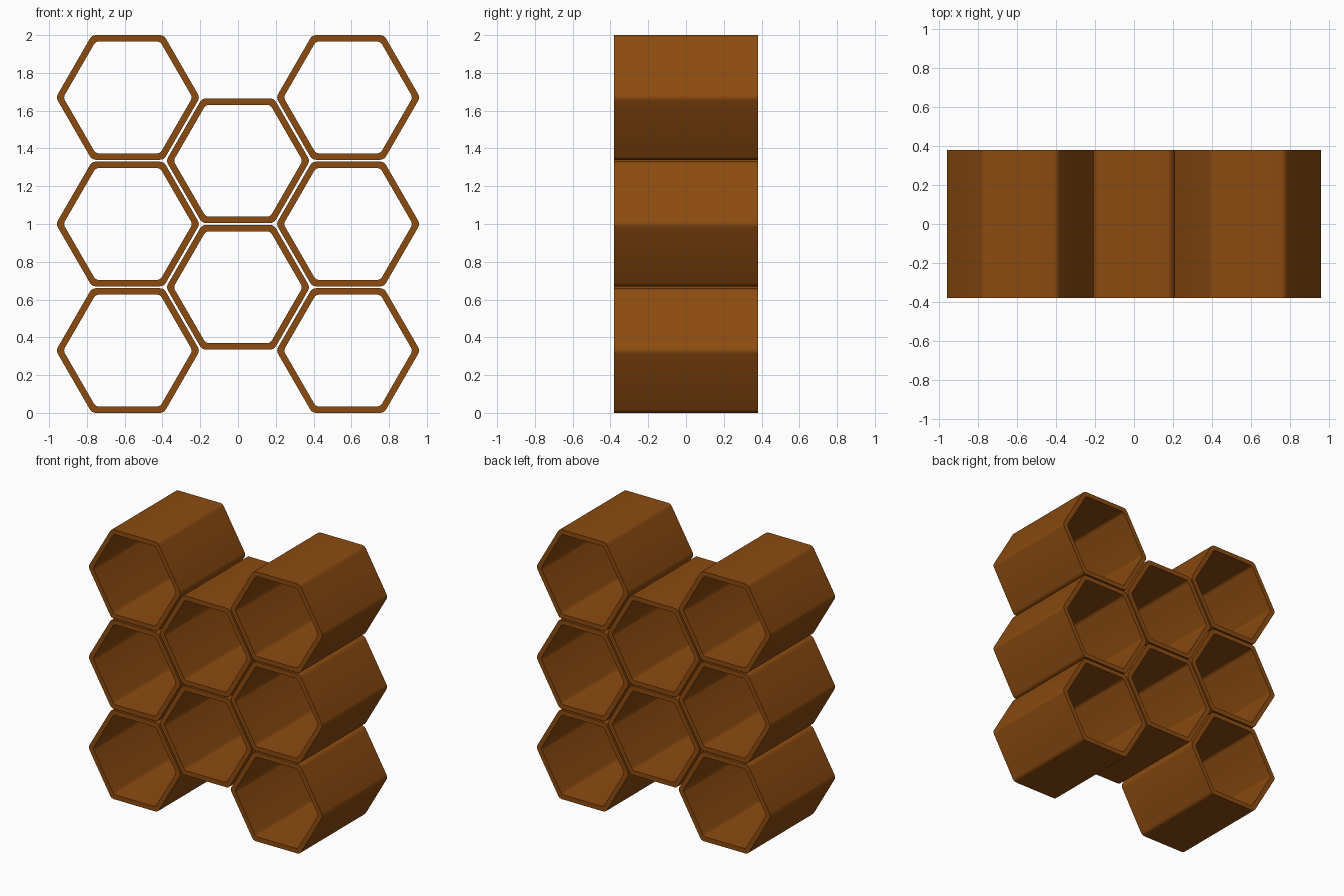
import bpy, bmesh
from math import sin, cos, pi, sqrt

if "Cube" in bpy.data.objects:
    bpy.data.objects.remove(bpy.data.objects["Cube"])

DEPTH = 0.38
APOTHEM = 0.33
WALL = 0.034

mat = bpy.data.materials.new("brown_wood")
mat.diffuse_color = (0.26, 0.07, 0.005, 1)
mat.use_nodes = True
mat.node_tree.nodes["Principled BSDF"].inputs["Base Color"].default_value = mat.diffuse_color


def rounded_hex(apothem, r, seg=4):
    """Flat-topped hexagon outline with rounded corners."""
    pts = []
    c = (apothem - r) * 2 / sqrt(3)
    for k in range(6):
        a = k * pi / 3
        for i in range(seg + 1):
            t = a - pi / 6 + i * pi / 3 / seg
            pts.append((c * cos(a) + r * cos(t), c * sin(a) + r * sin(t)))
    return pts


def cell(name, x, z):
    """Open hexagonal tube running front to back."""
    bm = bmesh.new()
    outer = rounded_hex(APOTHEM, 0.036)
    inner = rounded_hex(APOTHEM - WALL, 0.03)
    loops = [[bm.verts.new((px, y, pz)) for px, pz in prof]
             for prof, y in ((outer, -DEPTH), (outer, DEPTH),
                             (inner, DEPTH), (inner, -DEPTH))]
    n = len(outer)
    for a in range(4):
        p, q = loops[a], loops[(a + 1) % 4]
        for i in range(n):
            j = (i + 1) % n
            bm.faces.new((p[i], p[j], q[j], q[i]))
    bmesh.ops.recalc_face_normals(bm, faces=bm.faces)
    mesh = bpy.data.meshes.new(name)
    bm.to_mesh(mesh)
    bm.free()
    mesh.materials.append(mat)
    ob = bpy.data.objects.new(name, mesh)
    ob.location = (x, 0, z)
    bpy.context.collection.objects.link(ob)
    bpy.ops.object.select_all(action='DESELECT')
    ob.select_set(True)
    bpy.context.view_layer.objects.active = ob
    bpy.ops.object.shade_smooth_by_angle(angle=pi / 6)


# Outer columns of three cells
for side, x in (("left", -0.583), ("right", 0.583)):
    for i in range(3):
        cell(f"{side}_cell_{i + 1}", x, 0.33 + 0.67 * i)

# Middle column of two cells, staggered half a step
for i in range(2):
    cell(f"middle_cell_{i + 1}", 0, 0.665 + 0.67 * i)
